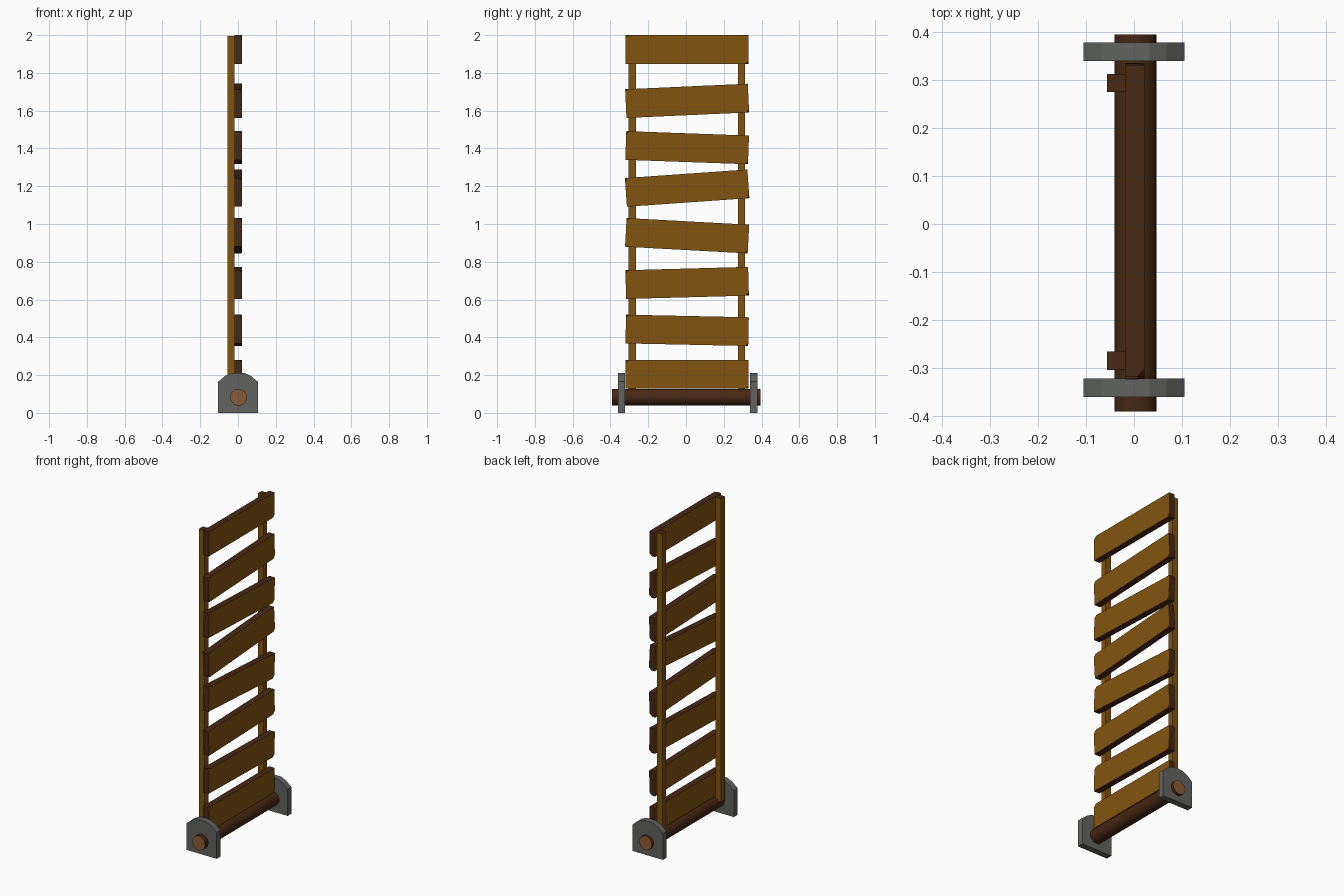
import bpy, bmesh, math
from mathutils import Matrix, Vector

if "Cube" in bpy.data.objects:
    bpy.data.objects.remove(bpy.data.objects["Cube"])


def material(name, rgb):
    m = bpy.data.materials.new(name)
    m.diffuse_color = (*rgb, 1)
    m.use_nodes = True
    m.node_tree.nodes["Principled BSDF"].inputs["Base Color"].default_value = m.diffuse_color
    return m


WOOD = material("golden wood", (0.225, 0.088, 0.005))
DARK = material("dark wood", (0.065, 0.021, 0.007))
CUT = material("cut wood", (0.26, 0.105, 0.038))
METAL = material("grey metal", (0.122, 0.127, 0.115))


def finish(bm, name, mats, rule=None):
    """Turn a bmesh into an object; rule gives a material index per face."""
    bmesh.ops.recalc_face_normals(bm, faces=bm.faces)
    bm.normal_update()
    if rule:
        for f in bm.faces:
            f.material_index = rule(f)
    me = bpy.data.meshes.new(name)
    bm.to_mesh(me)
    bm.free()
    for m in mats:
        me.materials.append(m)
    ob = bpy.data.objects.new(name, me)
    bpy.context.collection.objects.link(ob)
    return ob


def box(size, centre):
    bm = bmesh.new()
    bmesh.ops.create_cube(bm, size=1)
    bmesh.ops.transform(bm, verts=bm.verts,
                        matrix=Matrix.Translation(centre) @ Matrix.Diagonal((*size, 1)))
    return bm


# Two upright posts, with dark end grain
for side, y in (("front", -0.285), ("back", 0.294)):
    bm = box((0.038, 0.038, 1.895), (-0.037, y, 1.0475))
    finish(bm, side + "_post", [WOOD, DARK], lambda f: int(abs(f.normal.z) > 0.5))

# Crooked planks: centre height and slope, broad faces golden, edges dark
PLANKS = [(0.205, 0), (0.437, -0.021), (0.688, 0.027), (0.938, -0.054),
          (1.19, 0.07), (1.404, -0.036), (1.652, 0.045), (1.924, 0)]
for i, (z, slope) in enumerate(PLANKS):
    bm = box((0.039, 0.65, 0.152), (0, 0, 0))
    # Chipped corners on the outer face
    chips = [v for v in bm.verts if v.co.x > 0 and v.co.y * v.co.z < 0]
    bmesh.ops.bevel(bm, geom=chips, offset=0.016, segments=1, affect='VERTICES')
    bmesh.ops.transform(bm, verts=bm.verts,
                        matrix=Matrix.Translation((0.002, 0.006, z))
                        @ Matrix.Rotation(math.atan(slope), 4, 'X'))
    finish(bm, f"plank_{i + 1}", [WOOD, DARK], lambda f: int(abs(f.normal.x) < 0.9))

# Round axle along y with lighter cut ends
bm = bmesh.new()
bmesh.ops.create_cone(bm, cap_ends=True, segments=24, radius1=0.044, radius2=0.044,
                      depth=0.786,
                      matrix=Matrix.Translation((0.003, 0.002, 0.083))
                      @ Matrix.Rotation(math.pi / 2, 4, 'X'))
axle = finish(bm, "axle", [DARK, CUT], lambda f: int(abs(f.normal.y) > 0.9))
bpy.context.view_layer.objects.active = axle
axle.select_set(True)
bpy.ops.object.shade_smooth_by_angle(angle=math.radians(40))

# Metal brackets with a faceted rounded top
HALF = [(0.105, 0), (0.105, 0.165), (0.068, 0.196), (0.032, 0.212)]
PROFILE = HALF + [(-x, z) for x, z in reversed(HALF)]
for side, y in (("front", -0.36), ("back", 0.34)):
    bm = bmesh.new()
    face = bm.faces.new([bm.verts.new((x, y, z)) for x, z in PROFILE])
    ext = bmesh.ops.extrude_face_region(bm, geom=[face], use_keep_orig=True)
    bmesh.ops.translate(bm, vec=Vector((0, 0.038, 0)),
                        verts=[g for g in ext["geom"] if isinstance(g, bmesh.types.BMVert)])
    finish(bm, side + "_bracket", [METAL])
